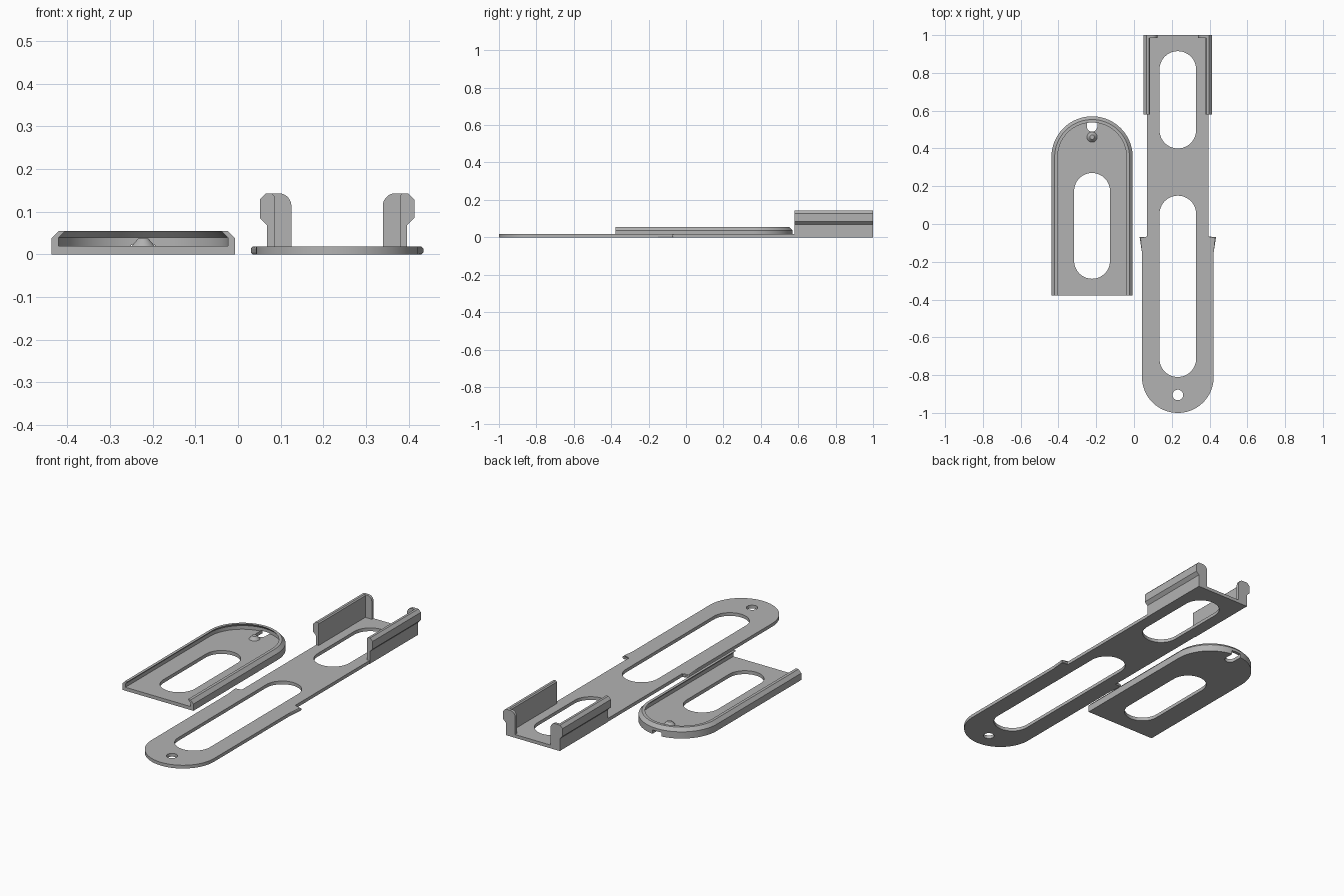
import bpy, bmesh, math

if "Cube" in bpy.data.objects:
    bpy.data.objects.remove(bpy.data.objects["Cube"])

TRAY_X, BAR_X = -0.222, 0.232
T = 0.018  # bar thickness

grey = bpy.data.materials.new("plain grey")
grey.diffuse_color = (0.45, 0.45, 0.45, 1)
grey.use_nodes = True
grey.node_tree.nodes["Principled BSDF"].inputs["Base Color"].default_value = grey.diffuse_color


def finish(name, bm):
    bmesh.ops.recalc_face_normals(bm, faces=bm.faces[:])
    me = bpy.data.meshes.new(name)
    bm.to_mesh(me)
    bm.free()
    me.materials.append(grey)
    ob = bpy.data.objects.new(name, me)
    bpy.context.collection.objects.link(ob)
    return ob


def prism_mesh(pts, a, b, axis="z"):
    """Extrude a closed outline from a to b: (x, y) along z or (x, z) along y."""
    bm = bmesh.new()
    place = (lambda p, t: (p[0], p[1], t)) if axis == "z" else (lambda p, t: (p[0], t, p[1]))
    lo = [bm.verts.new(place(p, a)) for p in pts]
    hi = [bm.verts.new(place(p, b)) for p in pts]
    bm.faces.new(lo)
    bm.faces.new(hi)
    n = len(pts)
    for i in range(n):
        j = (i + 1) % n
        bm.faces.new((lo[i], lo[j], hi[j], hi[i]))
    return bm


def arc(cx, cy, r, a0, a1, n):
    return [(cx + r * math.cos(math.radians(a0 + (a1 - a0) * i / n)),
             cy + r * math.sin(math.radians(a0 + (a1 - a0) * i / n))) for i in range(n + 1)]


def slot(cx, y0, y1, r):
    return arc(cx, y1 - r, r, 0, 180, 24) + arc(cx, y0 + r, r, 180, 360, 24)


def cut(ob, outlines, z0=-0.1, z1=0.1):
    for pts in outlines:
        cutter = finish("cutter", prism_mesh(pts, z0, z1))
        cutter.hide_render = True
        mod = ob.modifiers.new("cut", "BOOLEAN")
        mod.operation, mod.solver, mod.object = "DIFFERENCE", "EXACT", cutter
        bpy.context.view_layer.objects.active = ob
        bpy.ops.object.modifier_apply(modifier=mod.name)
        bpy.data.objects.remove(cutter)


def smooth(ob):
    bpy.ops.object.select_all(action="DESELECT")
    ob.select_set(True)
    bpy.context.view_layer.objects.active = ob
    bpy.ops.object.shade_smooth_by_angle(angle=math.radians(25))


# Tray: rim profile swept round a U, with an undercut lip and an open front
profile = [(0.215, 0), (0.215, 0.037), (0.198, 0.055),
           (0.182, 0.055), (0.198, 0.039), (0.198, 0.019)]
bm = bmesh.new()
rings = []
for w, z in profile:
    path = [(TRAY_X + w, -0.378)] + arc(TRAY_X, 0.355, w, 0, 180, 48) + [(TRAY_X - w, -0.378)]
    rings.append([bm.verts.new((x, y, z)) for x, y in path])
for r0, r1 in zip(rings, rings[1:]):
    for i in range(len(r0) - 1):
        bm.faces.new((r0[i], r0[i + 1], r1[i + 1], r1[i]))
bm.faces.new(rings[0])
bm.faces.new(rings[-1])
bm.faces.new([r[0] for r in rings] + [r[-1] for r in reversed(rings)])
tray = finish("tray", bm)
cut(tray, [slot(TRAY_X, -0.29, 0.27, 0.095)])
# notch in the floor, running out under the back rim
notch = [(TRAY_X + 0.028, 0.65), (TRAY_X - 0.028, 0.65)] + arc(TRAY_X, 0.517, 0.028, 180, 360, 16)
cut(tray, [notch], -0.1, 0.022)
smooth(tray)

# Locking bump on the tray floor
bm = bmesh.new()
bmesh.ops.create_cone(bm, cap_ends=True, segments=32, radius1=0.029, radius2=0.012, depth=0.02)
bmesh.ops.translate(bm, verts=bm.verts[:], vec=(TRAY_X, 0.46, 0.027))
smooth(finish("tray_bump", bm))

# Long bar: round front end, flared shoulders, narrow back section
half = [(0.190, -0.15), (0.202, -0.07), (0.162, -0.07), (0.162, 1.0)]
outline = arc(BAR_X, -0.81, 0.19, 180, 360, 48)
outline += [(BAR_X + x, y) for x, y in half]
outline += [(BAR_X - x, y) for x, y in reversed(half)]
bm = prism_mesh(outline, 0, T)
edges = [e for e in bm.edges if abs(e.verts[0].co.z - e.verts[1].co.z) < 1e-5
         and all(v.co.y < -0.05 for v in e.verts)]
bmesh.ops.bevel(bm, geom=edges, offset=0.004, segments=1, affect="EDGES")
bar = finish("long_bar", bm)
cut(bar, [slot(BAR_X, -0.81, 0.15, 0.097), slot(BAR_X, 0.40, 0.915, 0.097),
          arc(BAR_X, -0.905, 0.028, 0, 348.75, 31)])
smooth(bar)

# Side clips with an outward ridge, and a rounded stop tab at the back
rail = [(0.147, 0), (0.164, 0), (0.164, 0.068), (0.181, 0.085), (0.181, 0.128),
        (0.166, 0.143), (0.153, 0.143), (0.147, 0.137)]
tab = [(0.155, 0.005), (0.155, 0.143)] + arc(0.137, 0.113, 0.03, 90, 180, 12) + [(0.107, 0.005)]
for side, label in ((-1, "left"), (1, "right")):
    for part, pts, y0 in (("clip", rail, 0.58), ("stop_tab", tab, 0.985)):
        flipped = [(BAR_X + side * x, z) for x, z in pts]
        smooth(finish(f"{label}_{part}", prism_mesh(flipped, y0, 1.0, "y")))
